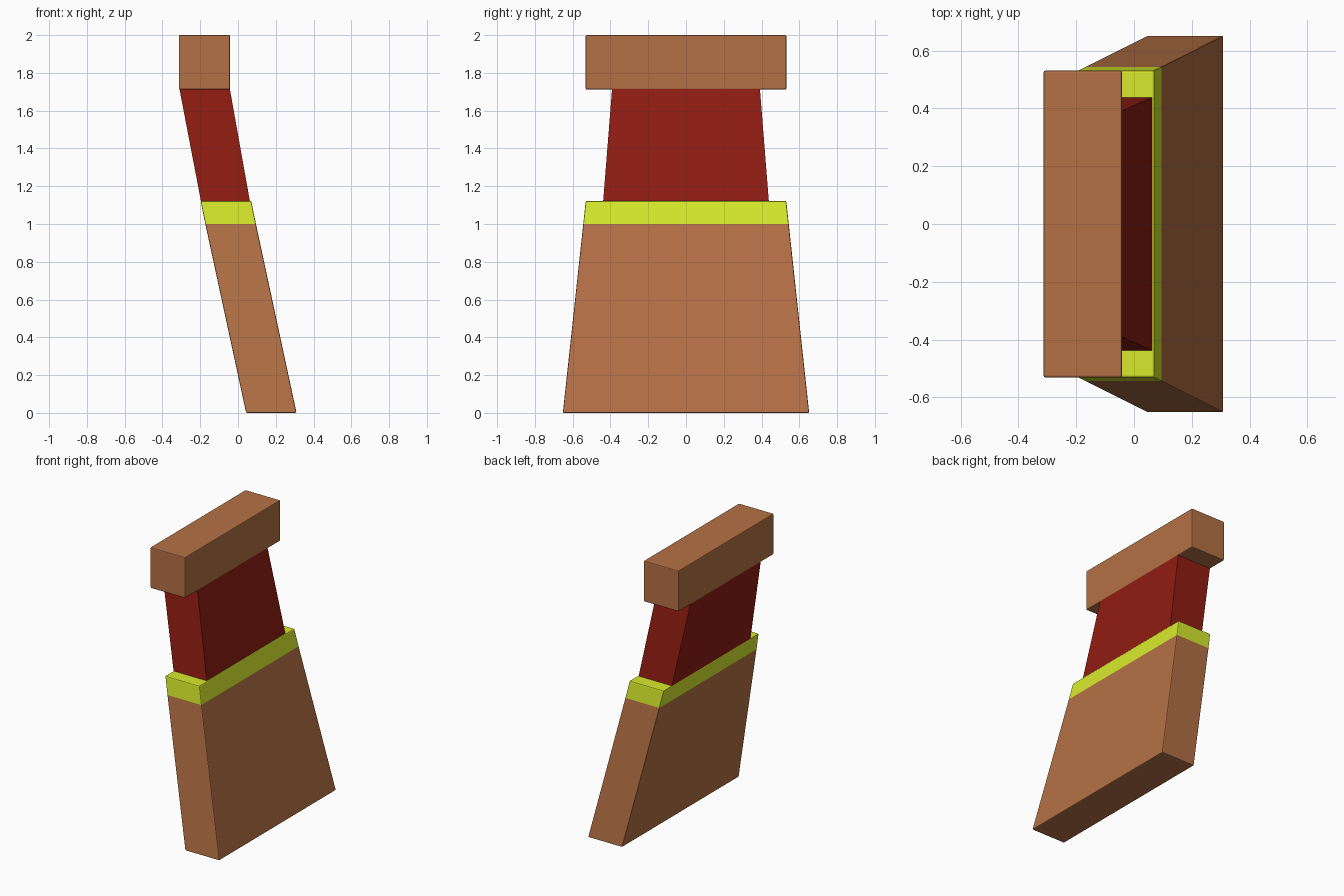
import bpy, bmesh

if "Cube" in bpy.data.objects:
    bpy.data.objects.remove(bpy.data.objects["Cube"])


def material(name, rgb):
    m = bpy.data.materials.new(name)
    m.diffuse_color = (*rgb, 1)
    m.use_nodes = True
    m.node_tree.nodes["Principled BSDF"].inputs["Base Color"].default_value = m.diffuse_color
    return m


wood = material("brown", (0.46, 0.165, 0.06))
lime = material("lime", (0.68, 0.82, 0.025))
red = material("red", (0.28, 0.012, 0.006))


def loft(name, rings, mats, bevel=0.006):
    """Stack rectangular sections (z, x_min, x_max, half_y); one material per stage."""
    bm = bmesh.new()
    loops = [[bm.verts.new(p) for p in ((a, -h, z), (b, -h, z), (b, h, z), (a, h, z))]
             for z, a, b, h in rings]
    bm.faces.new(loops[0][::-1])
    for stage, (lo, hi) in enumerate(zip(loops, loops[1:])):
        for i in range(4):
            j = (i + 1) % 4
            bm.faces.new((lo[i], lo[j], hi[j], hi[i])).material_index = stage
    bm.faces.new(loops[-1]).material_index = len(mats) - 1
    me = bpy.data.meshes.new(name)
    bm.to_mesh(me)
    bm.free()
    for m in mats:
        me.materials.append(m)
    ob = bpy.data.objects.new(name, me)
    bpy.context.collection.objects.link(ob)
    # fine softening of the sharp edges only
    if bevel:
        mod = ob.modifiers.new("soft_edges", "BEVEL")
        mod.width = bevel
        mod.segments = 2
        mod.limit_method = 'ANGLE'
    return ob


# leaning tapered base with flush coloured band on top
loft("base_with_band", [(0, 0.043, 0.31, 0.652),
                        (1.0, -0.173, 0.095, 0.544),
                        (1.122, -0.198, 0.07, 0.531)], [wood, lime])

# recessed neck
loft("neck", [(1.115, -0.195, 0.064, 0.439),
              (1.72, -0.311, -0.044, 0.391)], [red], 0)

# upright block cap
loft("cap", [(1.712, -0.313, -0.042, 0.531),
             (2.0, -0.313, -0.042, 0.531)], [wood])
